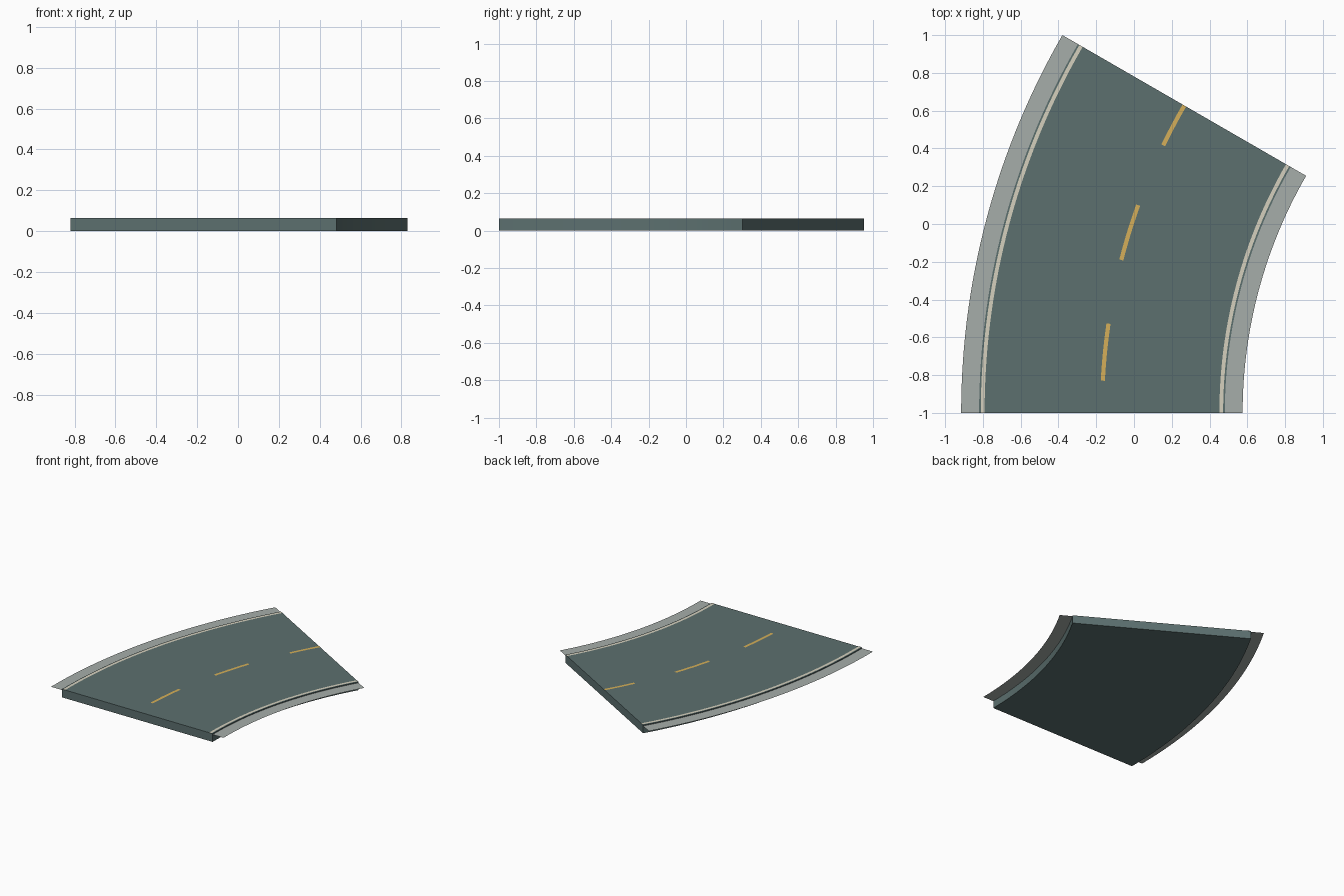
import bpy, bmesh
from math import sin, cos, radians

if "Cube" in bpy.data.objects:
    bpy.data.objects.remove(bpy.data.objects["Cube"])

CX, CY = 3.085, -1.0            # centre of the bend
R_IN, R_OUT = 2.604, 3.905      # road deck radii
TOP, SWEEP = 0.064, 30.0


def material(name, rgb):
    m = bpy.data.materials.new(name)
    m.diffuse_color = (*rgb, 1)
    m.use_nodes = True
    m.node_tree.nodes["Principled BSDF"].inputs["Base Color"].default_value = m.diffuse_color
    return m


def arc_strip(name, r0, r1, z, mat, a0=0.0, a1=SWEEP, depth=0.0):
    """Curved strip between two radii; a flat sheet, or a solid if depth is given."""
    n = max(4, round(a1 - a0))
    bm = bmesh.new()
    rows = []
    for i in range(n + 1):
        a = radians(a0 + (a1 - a0) * i / n)
        rows.append([bm.verts.new((CX - r * cos(a), CY + r * sin(a), z)) for r in (r0, r1)])
    faces = [bm.faces.new((p[0], q[0], q[1], p[1])) for p, q in zip(rows, rows[1:])]
    for f in faces:
        f.normal_update()
        if f.normal.z < 0:
            f.normal_flip()
    if depth:
        ext = bmesh.ops.extrude_face_region(bm, geom=faces, use_keep_orig=True)
        for v in ext["geom"]:
            if isinstance(v, bmesh.types.BMVert):
                v.co.z -= depth
        bmesh.ops.recalc_face_normals(bm, faces=bm.faces[:])
    me = bpy.data.meshes.new(name)
    bm.to_mesh(me)
    bm.free()
    me.materials.append(mat)
    ob = bpy.data.objects.new(name, me)
    bpy.context.collection.objects.link(ob)
    bpy.ops.object.select_all(action='DESELECT')
    bpy.context.view_layer.objects.active = ob
    ob.select_set(True)
    bpy.ops.object.shade_smooth_by_angle(angle=radians(30))
    return ob


asphalt = material("asphalt", (0.107, 0.162, 0.159))
gravel = material("gravel", (0.38, 0.42, 0.40))
white = material("edge_paint", (0.66, 0.63, 0.51))
yellow = material("centre_paint", (0.66, 0.43, 0.10))

# Solid road deck
arc_strip("road_deck", R_IN, R_OUT, TOP, asphalt, depth=TOP)

# Thin shoulders just below the deck surface
arc_strip("inner_shoulder", 2.51, R_IN, TOP - 0.007, gravel)
arc_strip("outer_shoulder", R_OUT, 4.0, TOP - 0.007, gravel)

# Painted edge lines
arc_strip("inner_edge_line", R_IN + 0.009, R_IN + 0.029, TOP + 0.0015, white)
arc_strip("outer_edge_line", R_OUT - 0.029, R_OUT - 0.009, TOP + 0.0015, white)

# Dashed centre line, last dash cut by the end of the tile
mid = (R_IN + R_OUT) / 2
for i in range(3):
    a = 3.0 + 11.4 * i
    arc_strip(f"centre_dash_{i + 1}", mid - 0.011, mid + 0.011, TOP + 0.0015, yellow,
              a, min(a + 5.35, SWEEP))
